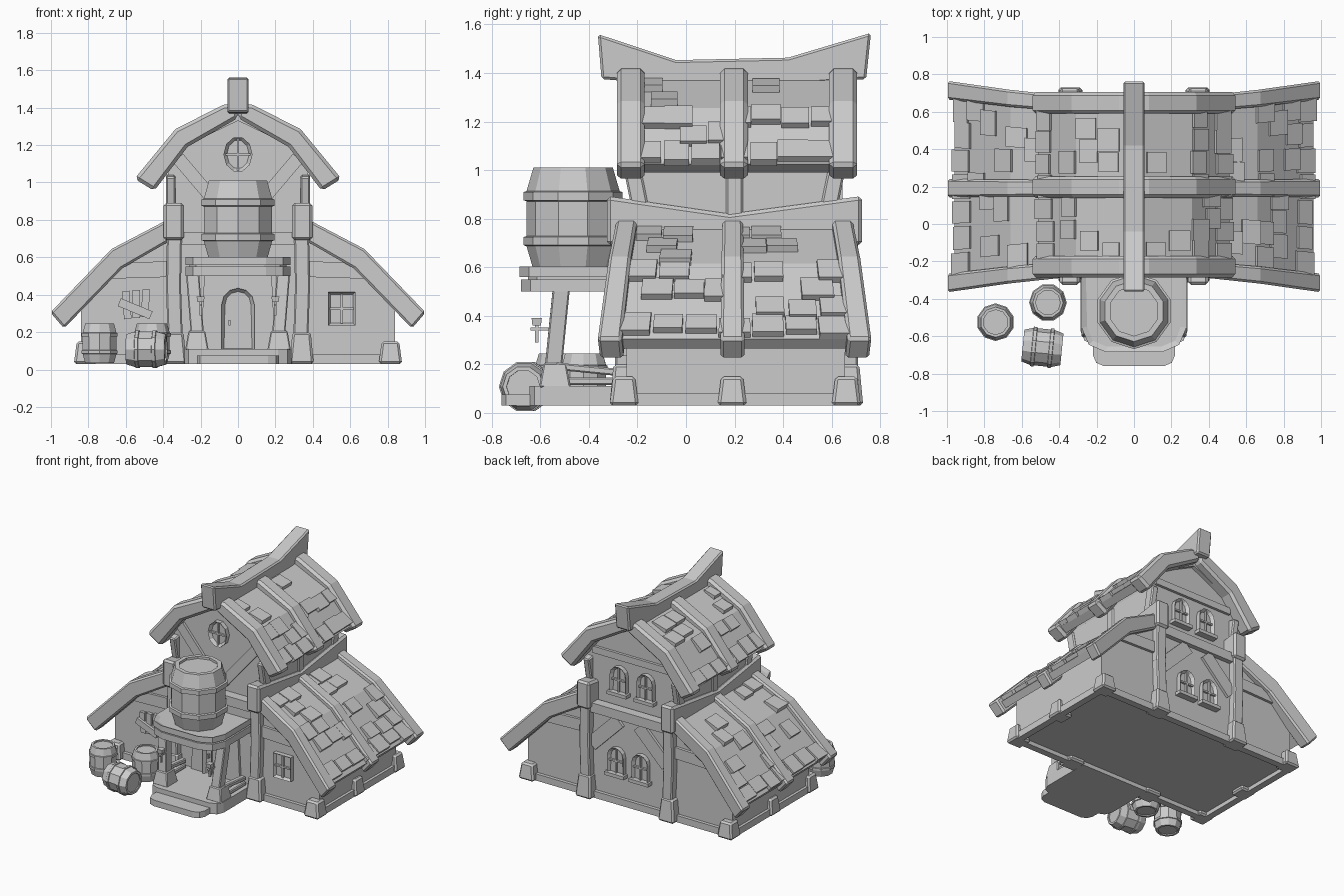
import bpy, bmesh, math, random
from mathutils import Matrix, Vector, Euler

random.seed(4)
old = bpy.data.objects.get("Cube")
if old:
    bpy.data.objects.remove(old)

stone_grey = bpy.data.materials.new("stone_grey")
stone_grey.use_nodes = True
GREY = (0.6, 0.6, 0.6, 1)
stone_grey.diffuse_color = GREY
stone_grey.node_tree.nodes["Principled BSDF"].inputs["Base Color"].default_value = GREY
MID = 0.2  # y of the house middle


def finish(name, bm, bevel=0):
    bmesh.ops.recalc_face_normals(bm, faces=bm.faces)
    mesh = bpy.data.meshes.new(name)
    bm.to_mesh(mesh)
    bm.free()
    mesh.materials.append(stone_grey)
    ob = bpy.data.objects.new(name, mesh)
    bpy.context.collection.objects.link(ob)
    if bevel:
        mod = ob.modifiers.new("bevel", 'BEVEL')
        mod.width, mod.segments = bevel, 1
        mod.limit_method = 'ANGLE'
        mod.angle_limit = math.radians(50)


def box(bm, c, size, rot=(0, 0, 0), top=1.0):
    vs = bmesh.ops.create_cube(bm, size=1)['verts']
    for v in vs:
        if v.co.z > 0:
            v.co.x *= top
            v.co.y *= top
    m = Matrix.LocRotScale(Vector(c), Euler(rot), Vector(size))
    bmesh.ops.transform(bm, matrix=m, verts=vs)


def prism(bm, pts, axis, lo, hi):
    place = {'x': lambda a, b, t: (t, a, b), 'y': lambda a, b, t: (a, t, b),
             'z': lambda a, b, t: (a, b, t)}[axis]
    ends = [[bm.verts.new(place(a, b, t)) for a, b in pts] for t in (lo, hi)]
    caps = [bm.faces.new(e) for e in ends]
    for i in range(len(pts)):
        j = (i + 1) % len(pts)
        bm.faces.new((ends[0][i], ends[0][j], ends[1][j], ends[1][i]))
    bmesh.ops.recalc_face_normals(bm, faces=bm.faces)
    return caps[1]


def bar(bm, a, b, width, depth, y):
    # straight timber in the xz plane
    dx, dz = b[0] - a[0], b[1] - a[1]
    box(bm, ((a[0] + b[0]) / 2, y, (a[1] + b[1]) / 2),
        (math.hypot(dx, dz), depth, width), (0, -math.atan2(dz, dx), 0))


def mirrored(half):
    return half + [(-x, z) for x, z in reversed(half) if x > 0]


def flare(bm):
    # gable edges swing outward towards the eaves
    for v in bm.verts:
        out = max(abs(v.co.x) - 0.45, 0) / 0.55
        v.co.y = MID + (v.co.y - MID) * (1 + 0.165 * out)


def shingles(bm, a, b, rows, s, y0, y1, chance):
    # raised tiles, tilted so that their lower edges stand proud
    dx, dz = b[0] - a[0], b[1] - a[1]
    ang = math.atan2(-dz, dx)
    for r in range(rows):
        y = y0 + 0.06 * (r % 2)
        while y < y1 - 0.06:
            if random.random() < chance:
                t = (r + random.uniform(0.4, 0.6)) / rows
                x, z = a[0] + dx * t, a[1] + dz * t
                box(bm, (s * x, y + 0.06, z + 0.006),
                    (random.uniform(0.09, 0.12), random.uniform(0.1, 0.125), 0.035),
                    (0, s * (ang - 0.14), 0))
            y += 0.12


# Lower walls, upper gabled storey
bm = bmesh.new()
prism(bm, mirrored([(0.84, 0.06), (0.84, 0.37), (0.62, 0.57), (0.38, 0.7)]), 'y', -0.245, 0.655)
finish("lower_walls", bm)
bm = bmesh.new()
prism(bm, mirrored([(0.375, 0.65), (0.375, 1.05), (0.28, 1.2), (0, 1.36)]), 'y', -0.21, 0.61)
finish("upper_walls", bm)

# Lower roofs
for s, side in ((1, "left"), (-1, "right")):
    bm = bmesh.new()
    prism(bm, [(s * x, z) for x, z in [(0.36, 0.775), (0.66, 0.615), (0.96, 0.305),
               (0.925, 0.265), (0.62, 0.56), (0.36, 0.7)]], 'y', -0.22, 0.62)
    shingles(bm, (0.4, 0.75), (0.66, 0.615), 3, s, -0.21, 0.62, 0.4)
    shingles(bm, (0.66, 0.615), (0.88, 0.385), 3, s, -0.21, 0.62, 0.4)
    shingles(bm, (0.87, 0.398), (0.96, 0.305), 1, s, -0.22, 0.64, 1)
    flare(bm)
    finish("lower_roof_" + side, bm)
    bm = bmesh.new()
    for lo, hi in ((-0.285, -0.2), (0.15, 0.235), (0.6, 0.685)):
        prism(bm, [(s * x, z) for x, z in [(0.36, 0.81), (0.675, 0.645), (1.003, 0.305),
                   (0.93, 0.22), (0.62, 0.54), (0.36, 0.69)]], 'y', lo, hi)
    flare(bm)
    finish("lower_rafters_" + side, bm, 0.012)

# Upper roof with bent slopes
bm = bmesh.new()
for s in (1, -1):
    prism(bm, [(s * x, z) for x, z in [(0, 1.395), (0.31, 1.255), (0.51, 1.025),
               (0.46, 0.99), (0.27, 1.2), (0, 1.33)]], 'y', -0.22, 0.64)
    shingles(bm, (0.06, 1.365), (0.31, 1.255), 2, s, -0.21, 0.62, 0.4)
    shingles(bm, (0.31, 1.255), (0.45, 1.095), 2, s, -0.21, 0.62, 0.4)
    shingles(bm, (0.43, 1.117), (0.515, 1.02), 1, s, -0.22, 0.64, 1)
finish("upper_roof", bm)
bm = bmesh.new()
for lo, hi in ((-0.285, -0.17), (0.14, 0.255), (0.59, 0.705)):
    for s in (1, -1):
        prism(bm, [(s * x, z) for x, z in [(0, 1.425), (0.08, 1.415), (0.335, 1.285),
                   (0.553, 1.02), (0.448, 0.955), (0.27, 1.19), (0, 1.345)]], 'y', lo, hi)
finish("upper_rafters", bm, 0.018)

# Swept ridge beam and side beams
bm = bmesh.new()
prism(bm, [(-0.363, 1.56), (-0.04, 1.453), (0.42, 1.463), (0.762, 1.565), (0.742, 1.375),
           (0.42, 1.35), (-0.04, 1.35), (-0.348, 1.375)], 'x', -0.057, 0.057)
finish("ridge_beam", bm, 0.01)
bm = bmesh.new()
for s in (1, -1):
    prism(bm, [(-0.325, 0.893), (0.18, 0.82), (0.725, 0.893), (0.725, 0.69), (0.6, 0.7),
               (-0.2, 0.7), (-0.325, 0.69)], 'x', s * 0.29, s * 0.397)
finish("side_beams", bm, 0.015)

# Posts and stone feet
posts, feet = bmesh.new(), bmesh.new()
for s in (1, -1):
    for y in (-0.255, MID - 0.01, 0.66):
        box(feet, (s * 0.815, y, 0.09), (0.125, 0.12, 0.12), top=0.75)
    for y, tilt in ((-0.2, 0.2), (MID, 0), (0.6, -0.2)):
        box(posts, (s * 0.36, y, 0.9), (0.05, 0.07, 0.28), (tilt, 0, 0))
    for y in (-0.25, 0.665):
        box(feet, (s * 0.34, y, 0.115), (0.13, 0.13, 0.17), top=0.75)
        bar(posts, (s * 0.335, 0.15), (s * 0.345, 0.45), 0.08, 0.085, y)
        bar(posts, (s * 0.345, 0.42), (s * 0.34, 0.72), 0.08, 0.085, y)
finish("timber_posts", posts, 0.008)
finish("stone_feet", feet, 0.012)

# Sills, cross beams, wing planks and braces
bm = bmesh.new()
for y in (-0.245, 0.655):
    box(bm, (0, y, 0.055), (1.64, 0.05, 0.05))
    box(bm, (0, y, 0.7), (0.64, 0.07, 0.07))
    for s in (1, -1):
        prism(bm, [(s * x, z) for x, z in [(0.36, 0.495), (0.7, 0.485), (0.61, 0.57), (0.36, 0.58)]],
              'y', y - 0.02, y + 0.02)
for s in (1, -1):
    box(bm, (s * 0.835, MID, 0.055), (0.05, 0.9, 0.05))
    bar(bm, (s * 0.32, 1.13), (s * 0.04, 0.8), 0.07, 0.03, -0.215)
    bar(bm, (s * 0.31, 0.42), (s * 0.08, 0.65), 0.1, 0.03, 0.66)
box(bm, (0, 0.615, 1.1), (0.66, 0.03, 0.05))
finish("wall_timbers", bm)


def framed(name, x, z, w, h, y, s, kind, bars=True):
    # raised frame with recessed pane and crossed bars
    r = w / 2
    if kind == "arch":
        pts = [(x - r, z), (x + r, z)] + [
            (x + r * math.cos(a * math.pi / 6), z + h - r + r * math.sin(a * math.pi / 6))
            for a in range(7)]
    elif kind == "round":
        pts = [(x + r * math.cos(a * math.pi / 5), z + h / 2 + h / 2 * math.sin(a * math.pi / 5))
               for a in range(10)]
    else:
        pts = [(x - r, z), (x + r, z), (x + r, z + h), (x - r, z + h)]
    bm = bmesh.new()
    face = prism(bm, pts, 'y', y, y + s * 0.035)
    bmesh.ops.inset_individual(bm, faces=[face], thickness=0.018, depth=-0.022)
    if bars:
        yb = y + s * 0.018
        box(bm, (x, yb, z + h / 2), (0.012, 0.02, h - 0.02))
        box(bm, (x, yb, z + h / 2), (w - 0.02, 0.02, 0.012))
    if kind == "arch" and bars:
        box(bm, (x, y + s * 0.025, z), (w + 0.03, 0.05, 0.025))
    finish(name, bm)


framed("gable_window", 0, 1.055, 0.155, 0.19, -0.21, -1, "round")
framed("front_window", 0.555, 0.235, 0.145, 0.18, -0.245, -1, "square")
for s, side in ((1, "left"), (-1, "right")):
    framed("back_lower_window_" + side, s * 0.1, 0.25, 0.13, 0.2, 0.655, 1, "arch")
    framed("back_upper_window_" + side, s * 0.11, 0.83, 0.13, 0.2, 0.61, 1, "arch")
framed("front_door", 0, 0.1, 0.175, 0.335, -0.255, -1, "arch", False)
bm = bmesh.new()
box(bm, (0, -0.25, 0.3), (0.4, 0.03, 0.42), top=0.9)
for i in (-1, 1):
    box(bm, (i * 0.025, -0.272, 0.25), (0.004, 0.008, 0.26))
box(bm, (-0.045, -0.28, 0.25), (0.012, 0.02, 0.03))
finish("door_surround", bm)

# Boarded window
bm = bmesh.new()
for i in range(3):
    box(bm, (-0.595 + i * 0.05, -0.255, 0.345 + 0.005 * i), (0.04, 0.03, 0.15), (0, 0.08 * (i - 1), 0))
bar(bm, (-0.635, 0.36), (-0.465, 0.29), 0.045, 0.03, -0.275)
finish("boarded_window", bm)


def deck(w, front, cut):
    return [(-w, -0.2), (-w, front + cut), (-w + cut * 0.3, front + cut * 0.3), (-w + cut, front),
            (w - cut, front), (w - cut * 0.3, front + cut * 0.3), (w, front + cut), (w, -0.2)]


# Porch steps, balcony, posts, rails and torches
bm = bmesh.new()
prism(bm, deck(0.22, -0.76, 0.06), 'z', 0.03, 0.075)
prism(bm, deck(0.285, -0.645, 0.07), 'z', 0.03, 0.11)
finish("porch_steps", bm)
bm = bmesh.new()
prism(bm, deck(0.28, -0.68, 0.13), 'z', 0.5, 0.55)
prism(bm, deck(0.26, -0.65, 0.12), 'z', 0.54, 0.57)
rim = prism(bm, deck(0.28, -0.685, 0.13), 'z', 0.56, 0.602)
bmesh.ops.inset_individual(bm, faces=[rim], thickness=0.03, depth=-0.012)
finish("balcony", bm)
bm = bmesh.new()
for s in (1, -1):
    box(bm, (s * 0.22, -0.54, 0.155), (0.125, 0.13, 0.1), top=0.72)
    box(bm, (s * 0.23, -0.53, 0.35), (0.07, 0.07, 0.34), (-0.1, s * 0.08, 0))
    box(bm, (s * 0.245, -0.41, 0.18), (0.04, 0.26, 0.03), (-0.1, 0, 0))
    box(bm, (s * 0.245, -0.41, 0.13), (0.04, 0.26, 0.03))
finish("porch_posts", bm, 0.006)
bm = bmesh.new()
for s in (1, -1):
    box(bm, (s * 0.2, -0.615, 0.34), (0.014, 0.014, 0.1))
    box(bm, (s * 0.2, -0.6, 0.345), (0.014, 0.08, 0.012))
    box(bm, (s * 0.2, -0.615, 0.375), (0.035, 0.035, 0.03), top=1.2)
finish("porch_torches", bm)


def barrel(name, loc, radius, height, rot=(0, 0, 0)):
    # staved cask with two hoops and sunken lids; loc is its centre
    half = [(0.66, 0.46), (0.66, 0.5), (0.81, 0.5), (0.95, 0.27), (1.01, 0.26), (1.01, 0.18), (0.95, 0.17)]
    profile = half + [(r, -h) for r, h in reversed(half)]
    bm = bmesh.new()
    n = 10
    rings = [[bm.verts.new((r * radius * math.cos(math.tau * (i + 0.5) / n),
                            r * radius * math.sin(math.tau * (i + 0.5) / n), h * height))
              for i in range(n)] for r, h in profile]
    for a, b in zip(rings, rings[1:]):
        for i in range(n):
            j = (i + 1) % n
            bm.faces.new((a[i], a[j], b[j], b[i]))
    bm.faces.new(rings[0])
    bm.faces.new(rings[-1])
    bm.transform(Matrix.LocRotScale(Vector(loc), Euler(rot), None))
    finish(name, bm)


barrel("balcony_barrel", (0, -0.465, 0.8), 0.202, 0.42)
barrel("yard_barrel_outer", (-0.74, -0.525, 0.14), 0.1, 0.21)
barrel("yard_barrel_inner", (-0.46, -0.42, 0.14), 0.1, 0.21, (0, 0, 0.3))
barrel("yard_barrel_fallen", (-0.49, -0.66, 0.108), 0.105, 0.21, (0.3, math.pi / 2, 0.2))
